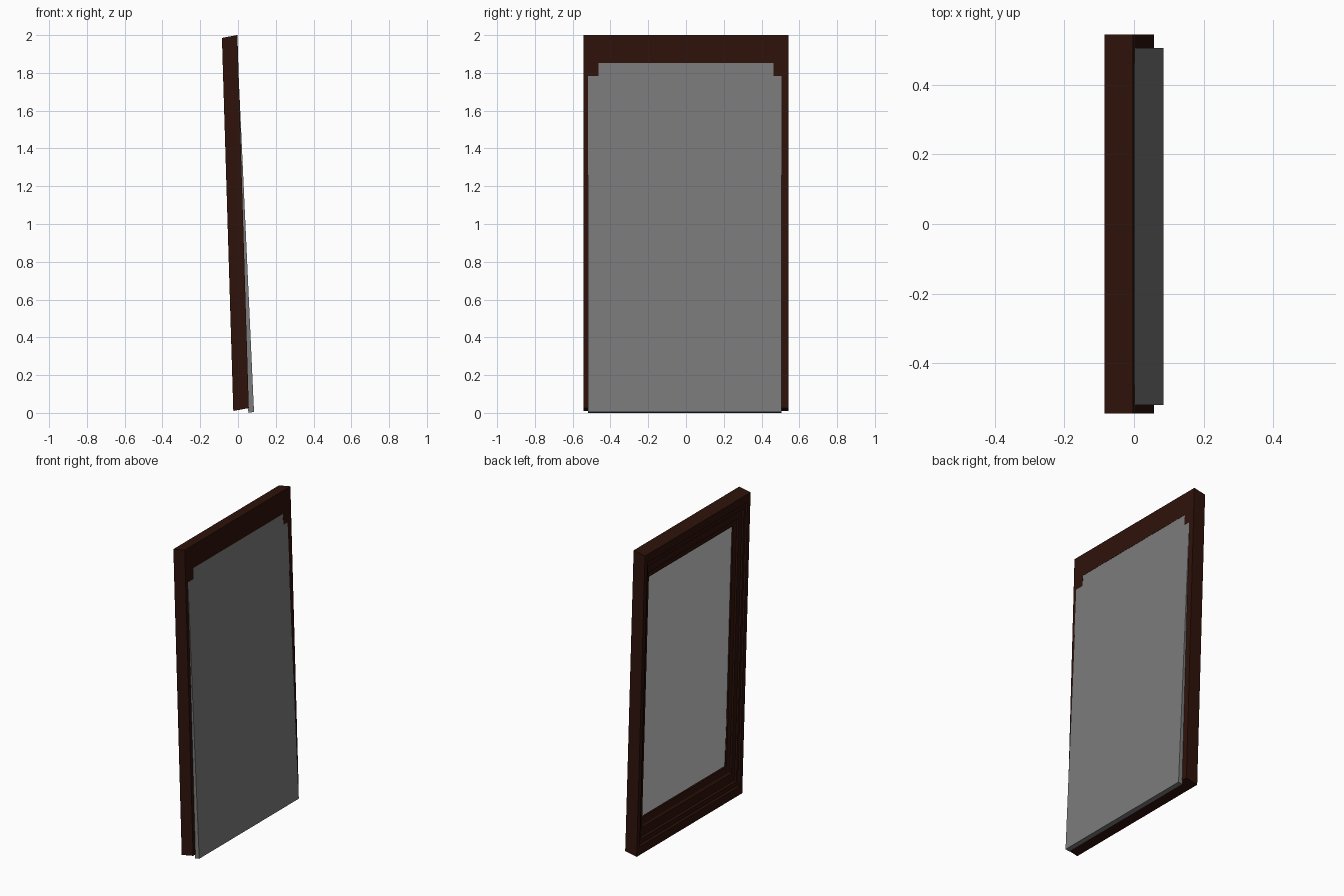
import bpy, bmesh

if "Cube" in bpy.data.objects:
    bpy.data.objects.remove(bpy.data.objects["Cube"])

HALF_W, HALF_H = 0.5435, 0.9875   # half size of the frame face
LEAN = -0.0305                    # x shift per unit of height
RISE = 0.19                       # z rise per unit of depth


def finish(bm, name, *materials):
    bmesh.ops.recalc_face_normals(bm, faces=bm.faces)
    mesh = bpy.data.meshes.new(name)
    bm.to_mesh(mesh)
    bm.free()
    ob = bpy.data.objects.new(name, mesh)
    bpy.context.collection.objects.link(ob)
    for mat in materials:
        mesh.materials.append(mat)
    return ob


def colour(name, r, g, b):
    mat = bpy.data.materials.new(name)
    mat.diffuse_color = (r, g, b, 1)
    mat.use_nodes = True
    mat.node_tree.nodes["Principled BSDF"].inputs["Base Color"].default_value = mat.diffuse_color
    return mat


wood = colour("dark_wood", 0.027, 0.006, 0.003)
board = colour("grey_board", 0.2, 0.2, 0.2)
glass = colour("pale_glass", 0.8, 0.8, 0.8)

# Moulding cross-section: (distance in from outer edge, depth from the face)
profile = [(0, 0.082), (0, 0), (0.03, 0), (0.034, 0.01), (0.05, 0.01),
           (0.054, 0.02), (0.082, 0.024), (0.087, 0.034), (0.109, 0.043),
           (0.109, 0.053), (0.081, 0.053), (0.081, 0.082)]


def frame_point(sy, sz, w, d):
    h = sz * HALF_H * (1 - w / HALF_W)
    return (-0.055 + LEAN * h + d, sy * (HALF_W - w), 0.9975 + h + RISE * d)


# Mitred frame: the profile swept round four corners
bm = bmesh.new()
corners = [(-1, -1), (1, -1), (1, 1), (-1, 1)]
rings = [[bm.verts.new(frame_point(sy, sz, w, d)) for w, d in profile]
         for sy, sz in corners]
n = len(profile)
for i in range(4):
    a, b = rings[i], rings[(i + 1) % 4]
    for j in range(n):
        k = (j + 1) % n
        bm.faces.new((a[j], a[k], b[k], b[j]))
finish(bm, "mirror_frame", wood)

# Thin mirror panel, leaning a little more than the frame; pale glass on its face
bm = bmesh.new()
bmesh.ops.create_cube(bm, size=1)
for f in bm.faces:
    f.material_index = 1 if f.calc_center_median().x < -0.4 else 0
for v in bm.verts:
    t = v.co.x - 0.5                      # 0 at the back, -1 at the front
    z = (v.co.z + 0.5) * 1.91 + 0.005
    v.co = (0.085 - 0.0457 * z + 0.03 * t,
            -0.0075 + v.co.y * 1.025,
            z + 0.005 * t)
finish(bm, "mirror_panel", board, glass)
